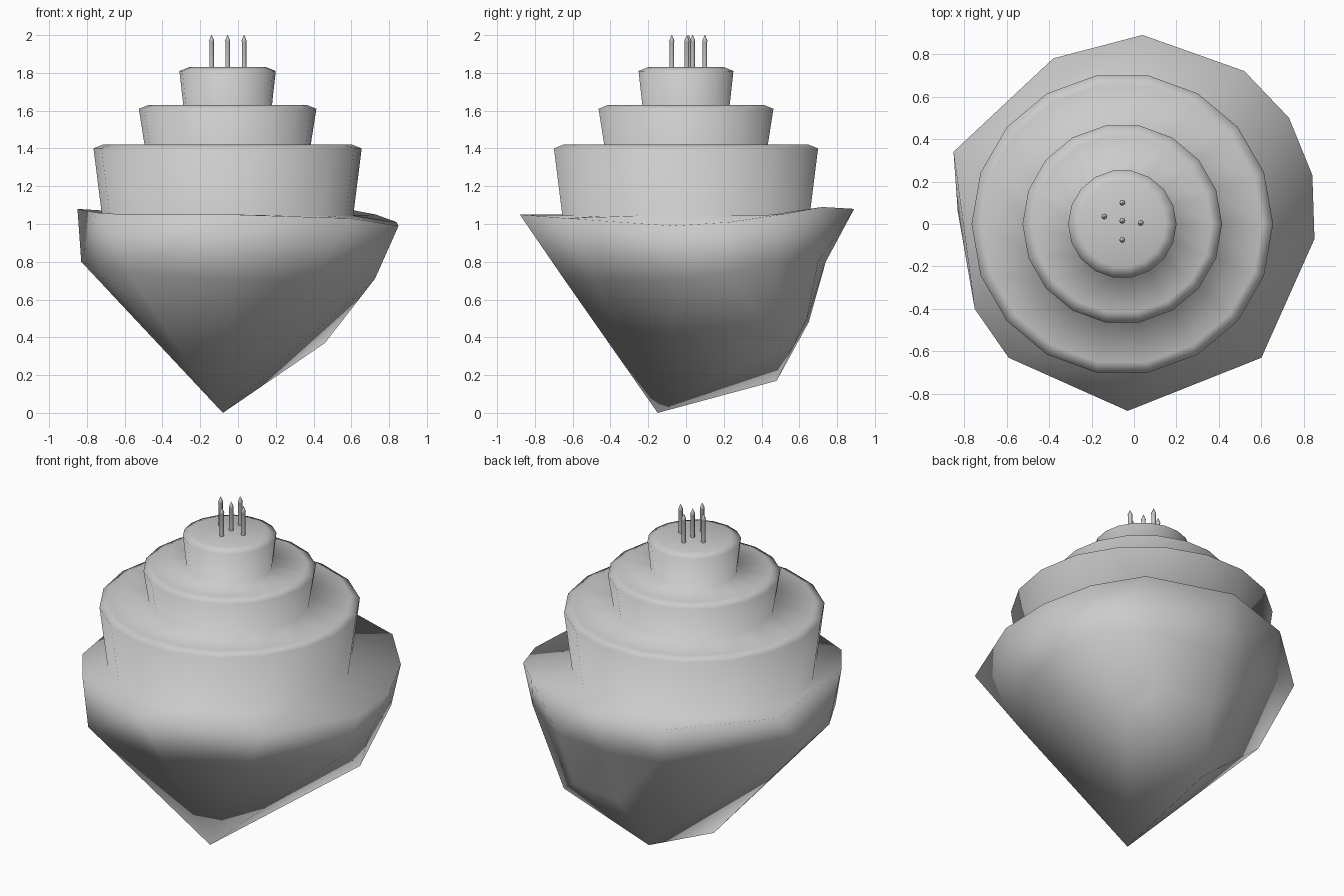
import bpy, bmesh, math

if "Cube" in bpy.data.objects:
    bpy.data.objects.remove(bpy.data.objects["Cube"])

CX = -0.055  # cake axis


def finish(bm, name):
    bmesh.ops.recalc_face_normals(bm, faces=bm.faces)
    for f in bm.faces:
        f.smooth = True
    me = bpy.data.meshes.new(name)
    bm.to_mesh(me)
    bm.free()
    ob = bpy.data.objects.new(name, me)
    bpy.context.collection.objects.link(ob)
    return ob


def lathe(bm, profile, sides, x, y):
    """Turn a (radius, height) profile around a vertical axis; close the top. Returns the open base ring."""
    rings = []
    for r, z in profile:
        rings.append([bm.verts.new((x + r * math.cos(2 * math.pi * i / sides),
                                    y + r * math.sin(2 * math.pi * i / sides), z))
                      for i in range(sides)])
    for a, b in zip(rings, rings[1:]):
        for i in range(sides):
            j = (i + 1) % sides
            bm.faces.new((a[i], a[j], b[j], b[i]))
    bm.faces.new(rings[-1])
    return rings[0]


def key(v):
    return tuple(round(c, 4) for c in v.co)


def hull(bm, points, open_sets):
    """Convex hull of the points, left open where a face uses only points of one open set."""
    verts = [bm.verts.new(p) for p in points]
    bmesh.ops.convex_hull(bm, input=verts)
    mine = set(verts)
    caps = [f for f in bm.faces if all(v in mine for v in f.verts)
            and any(all(key(v) in s for v in f.verts) for s in open_sets)]
    bmesh.ops.delete(bm, geom=caps, context='FACES_ONLY')


# Rock base: irregular rim, a steep band below it, then a taper to a low point
rim = [(0.04, 0.89, 1.08), (0.52, 0.72, 1.09), (0.73, 0.50, 1.05), (0.84, 0.23, 1.01),
       (0.85, -0.07, 0.99), (0.60, -0.63, 1.03), (-0.03, -0.88, 1.05), (-0.59, -0.63, 1.05),
       (-0.75, -0.40, 1.06), (-0.85, 0.34, 1.08), (-0.38, 0.78, 1.05)]
mid = [(0.0, 0.74, 0.80), (0.36, 0.70, 0.80), (0.68, 0.48, 0.80), (0.73, 0.20, 0.74),
       (0.725, -0.03, 0.71), (0.39, -0.48, 0.70), (-0.045, -0.64, 0.70), (-0.58, -0.59, 0.74),
       (-0.74, -0.30, 0.77), (-0.83, 0.06, 0.80), (-0.30, 0.69, 0.80)]
low = [(0.0, 0.65, 0.48), (0.30, 0.64, 0.50), (0.46, 0.50, 0.37), (-0.09, 0.48, 0.17),
       (-0.08, -0.15, 0.0)]
bm = bmesh.new()
rim_set, mid_set = set(rim), set(mid)
hull(bm, rim + mid, [rim_set, mid_set])
hull(bm, mid + low, [mid_set])
bmesh.ops.delete(bm, geom=[e for e in bm.edges if not e.link_faces], context='EDGES')
bmesh.ops.delete(bm, geom=[v for v in bm.verts if not v.link_faces], context='VERTS')
bmesh.ops.remove_doubles(bm, verts=bm.verts, dist=0.0005)

# Three flared round tiers as one stepped profile
profile = []
for r0, r1, z0, z1 in [(0.665, 0.71, 1.045, 1.42), (0.44, 0.47, 1.42, 1.63), (0.235, 0.255, 1.63, 1.83)]:
    profile += [(r0, z0), (r1, z1 - 0.02), (r1 - 0.05, z1)]
base = set(lathe(bm, profile, 18, CX, 0))

# Shelf joining the rock rim to the lowest tier
loops = [e for e in bm.edges if e.is_boundary and
         (all(v in base for v in e.verts) or all(key(v) in rim_set for v in e.verts))]
bmesh.ops.bridge_loops(bm, edges=loops)
finish(bm, "tiered_cake_on_rock")

# Pointed candles
for i, (x, y) in enumerate([(CX, 0.015), (CX, 0.10), (CX, -0.075), (-0.14, 0.035), (0.032, 0.005)]):
    bm = bmesh.new()
    lathe(bm, [(0.012, 1.82), (0.012, 1.965), (0.014, 1.97), (0.001, 2.0)], 8, x, y)
    finish(bm, f"candle_{i + 1}")
